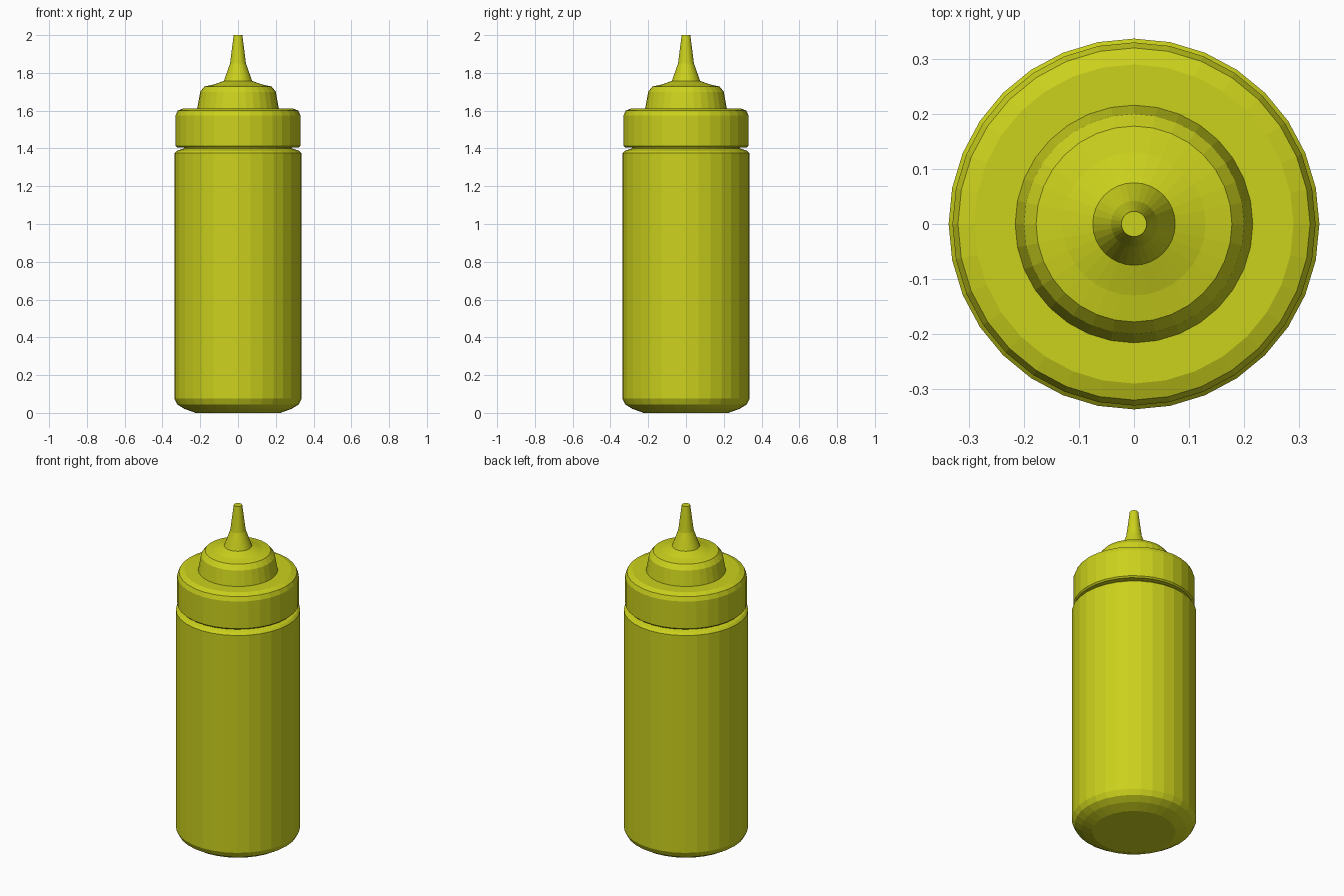
import bpy, bmesh
from math import cos, sin, tau

if "Cube" in bpy.data.objects:
    bpy.data.objects.remove(bpy.data.objects["Cube"])

SIDES = 32

mat = bpy.data.materials.new("mustard_plastic")
mat.diffuse_color = (0.60, 0.64, 0.012, 1)
mat.use_nodes = True
mat.node_tree.nodes["Principled BSDF"].inputs["Base Color"].default_value = mat.diffuse_color


def lathe(name, profile):
    """Revolve (radius, z) points, listed bottom to top, and cap both ends."""
    bm = bmesh.new()
    rings = [[bm.verts.new((r * cos(tau * i / SIDES), r * sin(tau * i / SIDES), z))
              for i in range(SIDES)] for r, z in profile]
    for a, b in zip(rings, rings[1:]):
        for i in range(SIDES):
            j = (i + 1) % SIDES
            bm.faces.new((a[i], a[j], b[j], b[i]))
    bm.faces.new(rings[0][::-1])
    bm.faces.new(rings[-1])
    mesh = bpy.data.meshes.new(name)
    bm.to_mesh(mesh)
    bm.free()
    mesh.materials.append(mat)
    obj = bpy.data.objects.new(name, mesh)
    bpy.context.collection.objects.link(obj)
    return obj


# Squeeze body with rounded base, shoulder and short recessed neck
lathe("bottle_body", [(0.225, 0), (0.285, 0.022), (0.322, 0.045), (0.337, 0.075),
                      (0.337, 1.375), (0.325, 1.387), (0.285, 1.40), (0.285, 1.41)])

# Screw cap, stepped collar and tapering nozzle
lathe("cap_and_nozzle", [(0.285, 1.405), (0.322, 1.405), (0.33, 1.413), (0.33, 1.575), (0.32, 1.60),
                         (0.29, 1.612), (0.216, 1.612), (0.20, 1.70), (0.178, 1.728),
                         (0.13, 1.738), (0.075, 1.757), (0.042, 1.85), (0.023, 2.0)])
